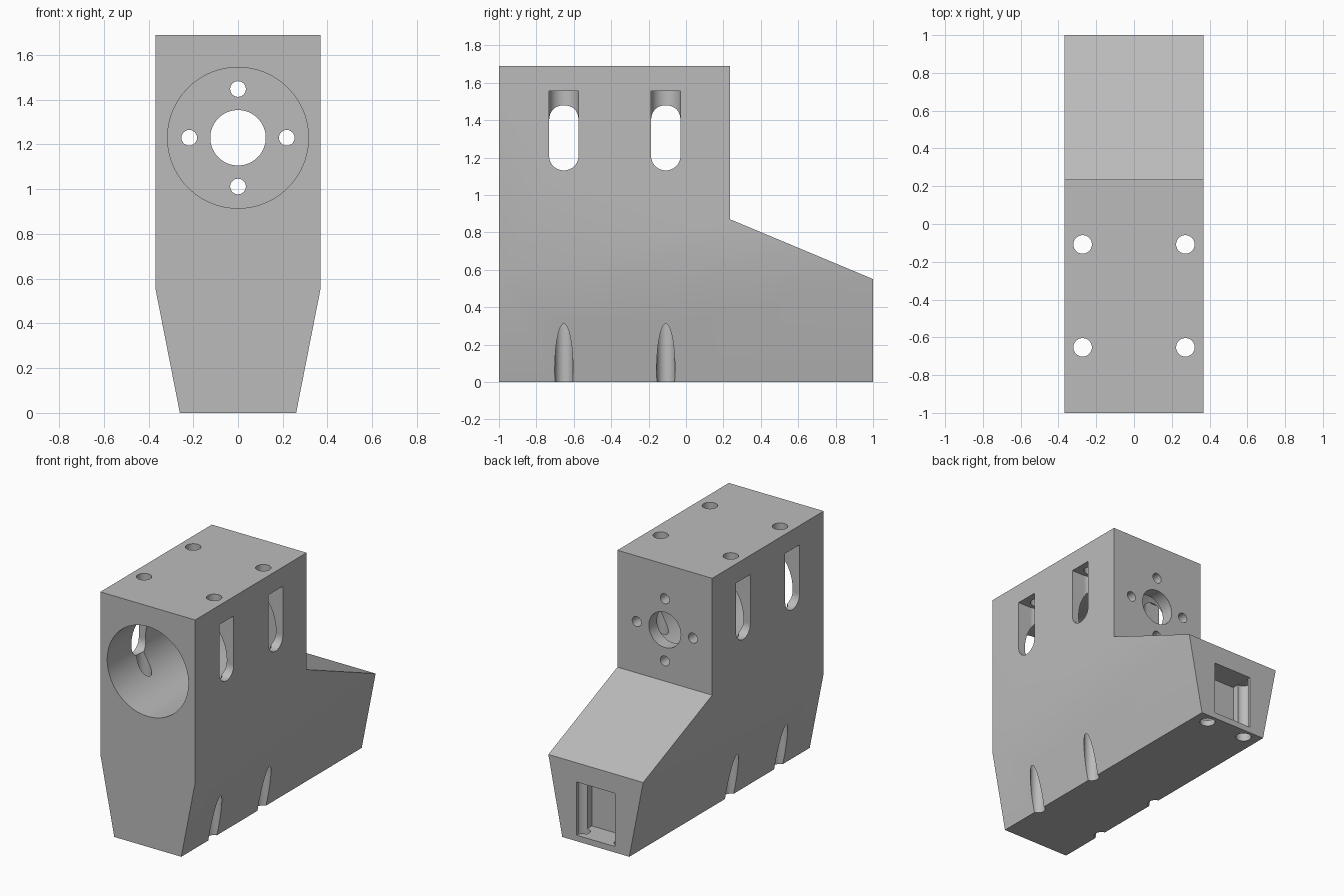
import bpy, bmesh, math
from mathutils import Matrix, Vector

if "Cube" in bpy.data.objects:
    bpy.data.objects.remove(bpy.data.objects["Cube"])

grey = bpy.data.materials.new("plain grey")
grey.diffuse_color = (0.5, 0.5, 0.5, 1)
grey.use_nodes = True
grey.node_tree.nodes["Principled BSDF"].inputs["Base Color"].default_value = grey.diffuse_color


def make_object(name, bm):
    bmesh.ops.recalc_face_normals(bm, faces=bm.faces)
    mesh = bpy.data.meshes.new(name)
    bm.to_mesh(mesh)
    bm.free()
    ob = bpy.data.objects.new(name, mesh)
    bpy.context.collection.objects.link(ob)
    return ob


def loft(sections):
    """Closed solid through matching rings of points."""
    bm = bmesh.new()
    rings = [[bm.verts.new(p) for p in s] for s in sections]
    n = len(rings[0])
    for a, b in zip(rings, rings[1:]):
        for i in range(n):
            bm.faces.new((a[i], a[(i + 1) % n], b[(i + 1) % n], b[i]))
    bm.faces.new(rings[0])
    bm.faces.new(rings[-1])
    return bm


def cylinder(radius, start, end, sides=48):
    start, end = Vector(start), Vector(end)
    axis = end - start
    turn = axis.to_track_quat('Z', 'Y').to_matrix().to_4x4()
    bm = bmesh.new()
    bmesh.ops.create_cone(bm, cap_ends=True, segments=sides, radius1=radius, radius2=radius,
                          depth=axis.length, matrix=Matrix.Translation((start + end) / 2) @ turn)
    return bm


def box(lo, hi):
    (x0, y0, z0), (x1, y1, z1) = lo, hi
    return loft([[(x0, y0, z), (x1, y0, z), (x1, y1, z), (x0, y1, z)] for z in (z0, z1)])


# Body: stepped side outline, narrowing towards the base
outline = [(-1, 0), (1, 0), (1, .55), (.235, .87), (.235, 1.69), (-1, 1.69), (-1, .55)]
bm = bmesh.new()
sides = [[bm.verts.new((s * (.26 if z == 0 else .368), y, z)) for y, z in outline] for s in (-1, 1)]
for v in sides:
    bm.faces.new((v[0], v[1], v[2], v[6]))
    bm.faces.new(v[2:7])
for i in range(7):
    j = (i + 1) % 7
    if i != 5:
        bm.faces.new((sides[0][i], sides[0][j], sides[1][j], sides[1][i]))
# Front face spans the upper and tapered parts
bm.faces.new((sides[0][5], sides[0][6], sides[1][6], sides[1][5]))
body = make_object("bracket_body", bm)
body.data.materials.append(grey)

cutters = []


def cut(bm):
    cutters.append(make_object("cutter", bm))


# Round motor bore, shaft opening and its four screw holes
AXIS = 1.23
cut(cylinder(.315, (0, -1.1, AXIS), (0, .145, AXIS), 96))
cut(cylinder(.124, (0, 0, AXIS), (0, .4, AXIS), 64))
for dx, dz in ((.218, 0), (-.218, 0), (0, .218), (0, -.218)):
    cut(cylinder(.035, (dx, 0, AXIS + dz), (dx, .4, AXIS + dz), 32))

# Long vertical bolt holes, with round-ended nut slots in the sides
R = .079
for s in (-1, 1):
    for y in (-.653, -.108):
        cut(cylinder(.049, (s * .272, y, -.1), (s * .272, y, 1.8)))
        sections = []
        for k in range(25):
            a = math.pi * k / 24
            dy, h = -R * math.cos(a), R * math.sin(a)
            xi, zb = s * (.272 - h), 1.21 - h
            sections.append([(xi, y + dy, zb), (s * .5, y + dy, zb),
                             (s * .5, y + dy, 1.555), (xi, y + dy, 1.555)])
        cut(loft(sections))
    # Short bolt hole beside the rear pocket
    cut(cylinder(.05, (s * .153, .928, -.1), (s * .153, .928, .414)))

# Rectangular pocket in the rear end
cut(box((-.15, .83, .042), (.15, 1.1, .415)))

for c in cutters:
    c.hide_render = True
    mod = body.modifiers.new("cut", 'BOOLEAN')
    mod.operation = 'DIFFERENCE'
    mod.solver = 'EXACT'
    mod.object = c

# Bake the cuts and clear the helpers
bpy.context.view_layer.update()
final = bpy.data.meshes.new_from_object(body.evaluated_get(bpy.context.evaluated_depsgraph_get()))
body.modifiers.clear()
body.data = final
for c in cutters:
    bpy.data.objects.remove(c)
final.materials.clear()
final.materials.append(grey)
for p in final.polygons:
    p.material_index = 0

bpy.context.view_layer.objects.active = body
body.select_set(True)
bpy.ops.object.shade_smooth_by_angle(angle=math.radians(25))
